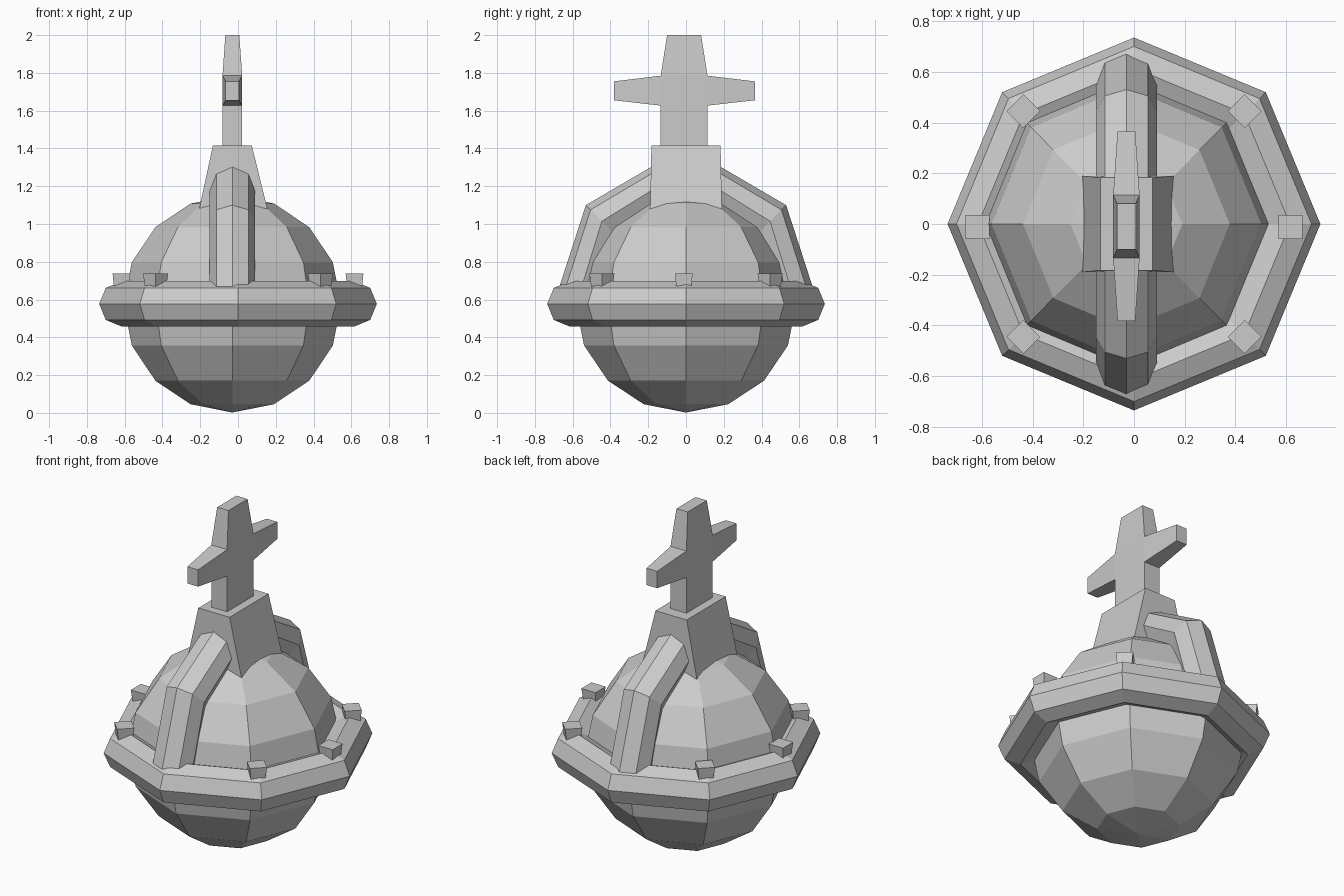
import bpy, bmesh
from math import sin, cos, pi
from mathutils import Matrix, Vector

if "Cube" in bpy.data.objects:
    bpy.data.objects.remove(bpy.data.objects["Cube"])

CX = -0.03  # shared x centre of globe, arch, tower and cross


def finish(bm, name):
    bmesh.ops.recalc_face_normals(bm, faces=bm.faces[:])
    me = bpy.data.meshes.new(name)
    bm.to_mesh(me)
    bm.free()
    ob = bpy.data.objects.new(name, me)
    bpy.context.collection.objects.link(ob)
    return ob


def loft(name, sections, closed=False):
    """Skin a list of equal-length point loops, capped unless closed."""
    bm = bmesh.new()
    loops = [[bm.verts.new(p) for p in s] for s in sections]
    pairs = list(zip(loops, loops[1:]))
    if closed:
        pairs.append((loops[-1], loops[0]))
    for a, b in pairs:
        n = len(a)
        for i in range(n):
            j = (i + 1) % n
            bm.faces.new((a[i], a[j], b[j], b[i]))
    if not closed:
        bm.faces.new(loops[0])
        bm.faces.new(loops[-1])
    return finish(bm, name)


def tube_section(centre, out, side, r):
    """Octagonal cross-section with one corner pointing outward."""
    return [centre + out * (r * cos(k * pi / 4)) + side * (r * sin(k * pi / 4))
            for k in range(8)]


def rect(hx, hy, z, cx=0, cy=0):
    return [(cx + sx * hx, cy + sy * hy, z)
            for sx, sy in ((-1, -1), (1, -1), (1, 1), (-1, 1))]


# Globe
bm = bmesh.new()
bmesh.ops.create_uvsphere(bm, u_segments=8, v_segments=8, radius=1,
                          matrix=Matrix.Translation((CX, 0, 0.577))
                          @ Matrix.Diagonal((0.576, 0.584, 0.575, 1)))
finish(bm, "globe")

# Octagonal belt around the globe
R, r = 0.615, 0.12
up = Vector((0, 0, 1))
belt = []
for i in range(8):
    d = Vector((cos(i * pi / 4), sin(i * pi / 4), 0))
    belt.append(tube_section(d * R + up * 0.577, d, up, r))
loft("belt", belt, closed=True)

# Arch over the globe, front to back: (outer y, outer z, outward direction)
side = Vector((1, 0, 0))
half = [(0.70, 0.577, 1, 0), (0.53, 1.10, 0.707, 0.707)]
path = ([(-y, z, -dy, dz) for y, z, dy, dz in half]
        + [(0, 1.41, 0, 1)] + half[::-1])
arch = []
for y, z, dy, dz in path:
    out = Vector((0, dy, dz))
    arch.append(tube_section(Vector((CX, y, z)) - out * r, out, side, r))
loft("arch", arch)

# Tapered tower carrying the cross
loft("tower", [rect(0.206, 0.192, 0.97, CX + 0.007),
               rect(0.103, 0.183, 1.415, CX)])

# Cross with tapered top and arms
CY = -0.01
loft("cross_stem", [rect(0.052, 0.124, 1.38, CX, CY),
                    rect(0.052, 0.124, 1.785, CX, CY),
                    rect(0.037, 0.09, 2.0, CX, CY)])


def arm_section(hx, y, z0, z1):
    return [(CX - hx, y, z0), (CX + hx, y, z0), (CX + hx, y, z1), (CX - hx, y, z1)]


loft("cross_arms", [arm_section(0.035, CY - 0.372, 1.655, 1.755),
                    arm_section(0.052, CY - 0.124, 1.627, 1.785),
                    arm_section(0.052, CY + 0.124, 1.627, 1.785),
                    arm_section(0.035, CY + 0.374, 1.655, 1.755)])

# Six small studs on top of the belt (none where the arch lands)
for n, k in enumerate((0, 1, 3, 4, 5, 7)):
    stud = loft(f"stud_{n + 1}", [rect(0.039, 0.039, 0.66), rect(0.047, 0.047, 0.738)])
    a = k * pi / 4
    stud.location = (0.617 * cos(a), 0.63 * sin(a) - (0.012 if k in (0, 4) else 0), 0)
    stud.rotation_euler.z = a
